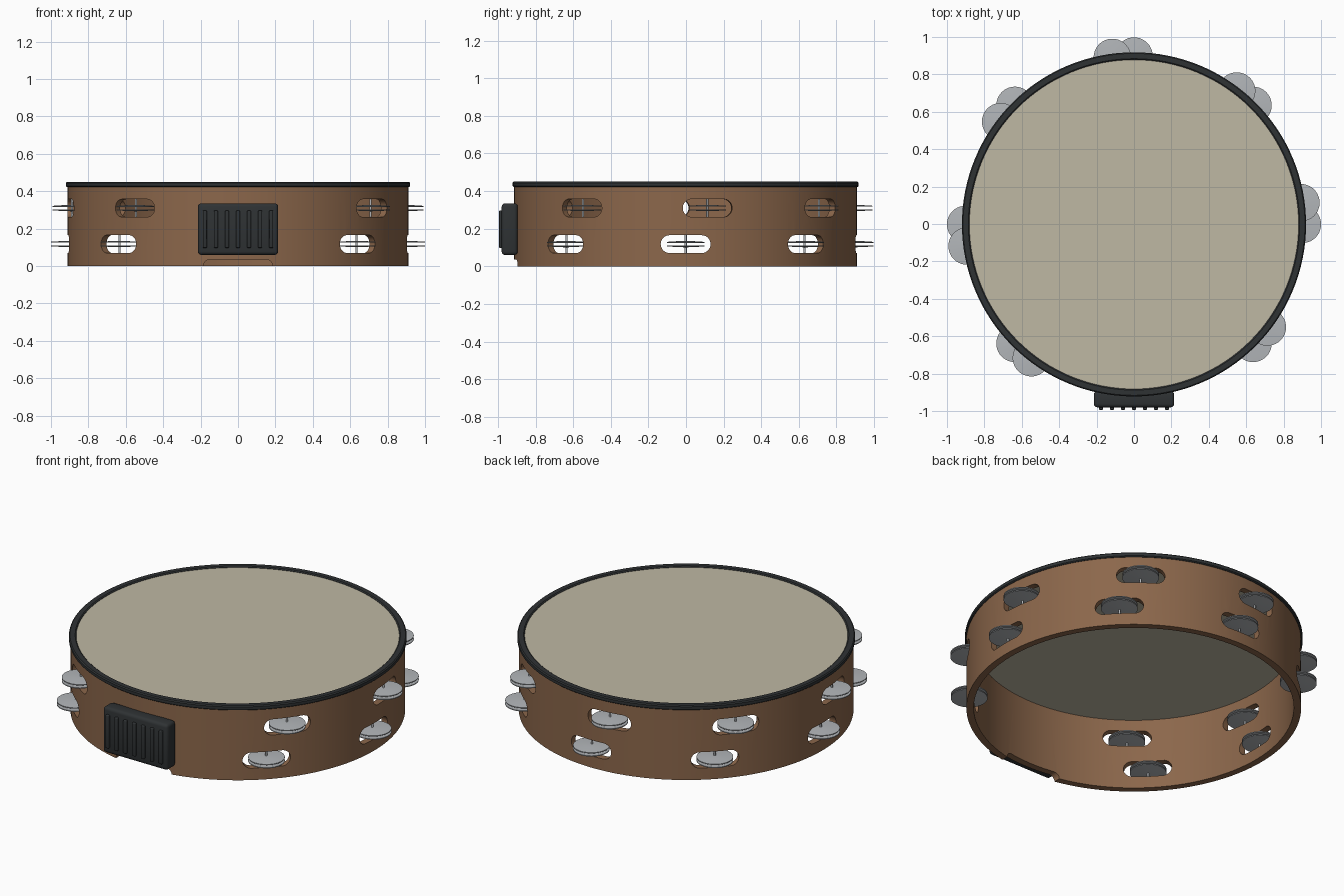
import bpy, bmesh
from math import sin, cos, pi, radians
from mathutils import Matrix

if "Cube" in bpy.data.objects:
    bpy.data.objects.remove(bpy.data.objects["Cube"])

CY = -0.002          # drum centre in y
R_OUT, R_IN = 0.912, 0.872


def material(name, rgb):
    m = bpy.data.materials.new(name)
    m.diffuse_color = (*rgb, 1)
    m.use_nodes = True
    m.node_tree.nodes["Principled BSDF"].inputs["Base Color"].default_value = m.diffuse_color
    return m


WOOD = material("wood", (0.26, 0.135, 0.07))
BLACK = material("black", (0.028, 0.032, 0.034))
SKIN = material("skin", (0.52, 0.48, 0.37))
METAL = material("metal", (0.45, 0.47, 0.49))


def finish(name, bm, mat=None):
    bmesh.ops.recalc_face_normals(bm, faces=bm.faces)
    me = bpy.data.meshes.new(name)
    bm.to_mesh(me)
    bm.free()
    ob = bpy.data.objects.new(name, me)
    bpy.context.collection.objects.link(ob)
    if mat:
        me.materials.append(mat)
    return ob


def apply_mods_and_smooth(ob):
    bpy.ops.object.select_all(action='DESELECT')
    ob.select_set(True)
    bpy.context.view_layer.objects.active = ob
    for m in list(ob.modifiers):
        bpy.ops.object.modifier_apply(modifier=m.name)
    bpy.ops.object.shade_smooth_by_angle(angle=radians(35))


def lathe(bm, profile, steps, mat=Matrix()):
    """Revolve a closed (r, z) profile; points on the axis are merged."""
    rings = [[bm.verts.new(mat @ Matrix.Rotation(2 * pi * i / steps, 4, 'Z')
                           @ Matrix.Translation((r, 0, z)).translation)
              for r, z in profile] for i in range(steps)]
    n = len(profile)
    for i in range(steps):
        a, b = rings[i], rings[(i + 1) % steps]
        for j in range(n):
            k = (j + 1) % n
            if profile[j][0] == 0 and profile[k][0] == 0:
                continue
            bm.faces.new((a[j], b[j], b[k], a[k]))
    bmesh.ops.remove_doubles(bm, verts=[v for r in rings for v in r], dist=1e-5)


def slot_prism(bm, w, h, r, mat):
    """Rounded rectangle in the local y-z plane, extruded along local x."""
    pts = []
    for q, (sy, sz) in enumerate(((1, 1), (-1, 1), (-1, -1), (1, -1))):
        for i in range(9):
            t = (q + i / 8) * pi / 2
            pts.append((sy * (w / 2 - r) + r * cos(t), sz * (h / 2 - r) + r * sin(t)))
    ends = [[bm.verts.new(mat @ Matrix.Translation((x, y, z)).translation)
             for y, z in pts] for x in (-0.12, 0.12)]
    bm.faces.new(ends[0])
    bm.faces.new(ends[1])
    for i in range(len(pts)):
        k = (i + 1) % len(pts)
        bm.faces.new((ends[0][i], ends[0][k], ends[1][k], ends[1][i]))


def around(angle, radius, z):
    return (Matrix.Translation((0, CY, 0)) @ Matrix.Rotation(radians(angle), 4, 'Z')
            @ Matrix.Translation((radius, 0, z)))


# Jingle places: seven pairs, the grip takes the eighth
places = [(a + da, z) for a in range(0, 360, 45) if a != 270
          for da, z in ((0, 0.118), (7.4, 0.31))]

# Wooden shell
centre = Matrix.Translation((0, CY, 0))
bm = bmesh.new()
lathe(bm, [(R_OUT, 0), (R_OUT, 0.43), (R_IN, 0.43), (R_IN, 0)], 128, centre)
shell = finish("shell", bm, WOOD)

# Slots and the shallow hand notch cut from the shell
bm = bmesh.new()
for a, z in places:
    slot_prism(bm, 0.265, 0.095, 0.0474, around(a, 0.89, z))
slot_prism(bm, 0.37, 0.135, 0.035, around(270, 0.89, -0.032))
cutter = finish("slot_cutter", bm)
cutter.hide_render = True
mod = shell.modifiers.new("slots", 'BOOLEAN')
mod.operation, mod.solver, mod.object = 'DIFFERENCE', 'EXACT', cutter
apply_mods_and_smooth(shell)
bpy.data.objects.remove(cutter)

# Drum skin
bm = bmesh.new()
lathe(bm, [(0, 0.425), (0.9, 0.425), (0.9, 0.443), (0, 0.443)], 128, centre)
apply_mods_and_smooth(finish("drum_skin", bm, SKIN))

# Black hoop holding the skin
bm = bmesh.new()
lathe(bm, [(0.914, 0.422), (0.92, 0.427), (0.92, 0.444), (0.914, 0.45),
           (0.886, 0.45), (0.88, 0.445), (0.88, 0.435), (0.9, 0.422)], 128, centre)
apply_mods_and_smooth(finish("hoop", bm, BLACK))

# Jingles: two shallow dished plates facing each other on a pin
for n, (a, z) in enumerate(places, 1):
    bm = bmesh.new()
    for s in (1, -1):
        plate = [(0, 0.011), (0.04, 0.010), (0.1, 0.007),
                 (0.1, 0.012), (0.04, 0.016), (0, 0.017)]
        lathe(bm, [(r, s * h) for r, h in plate], 40, around(a, 0.9, z))
    apply_mods_and_smooth(finish(f"jingle_pair_{n}", bm, METAL))
    bm = bmesh.new()
    lathe(bm, [(0, -0.05), (0.006, -0.05), (0.006, 0.05), (0, 0.05)], 12,
          around(a, 0.895, z))
    apply_mods_and_smooth(finish(f"jingle_pin_{n}", bm, METAL))


def block(name, lo, hi, bevel):
    bm = bmesh.new()
    bmesh.ops.create_cube(bm, size=1)
    for v in bm.verts:
        v.co = [l + (c + 0.5) * (h - l) for c, l, h in zip(v.co, lo, hi)]
    ob = finish(name, bm, BLACK)
    mod = ob.modifiers.new("bevel", 'BEVEL')
    mod.width, mod.segments = bevel, 3
    apply_mods_and_smooth(ob)


# Grip with seven ribs
block("grip", (-0.215, -0.98, 0.06), (0.215, -0.895, 0.335), 0.018)
for i in range(-3, 4):
    x = i * 0.059
    block(f"grip_rib_{i + 4}", (x - 0.011, -0.994, 0.097), (x + 0.011, -0.97, 0.297), 0.005)
